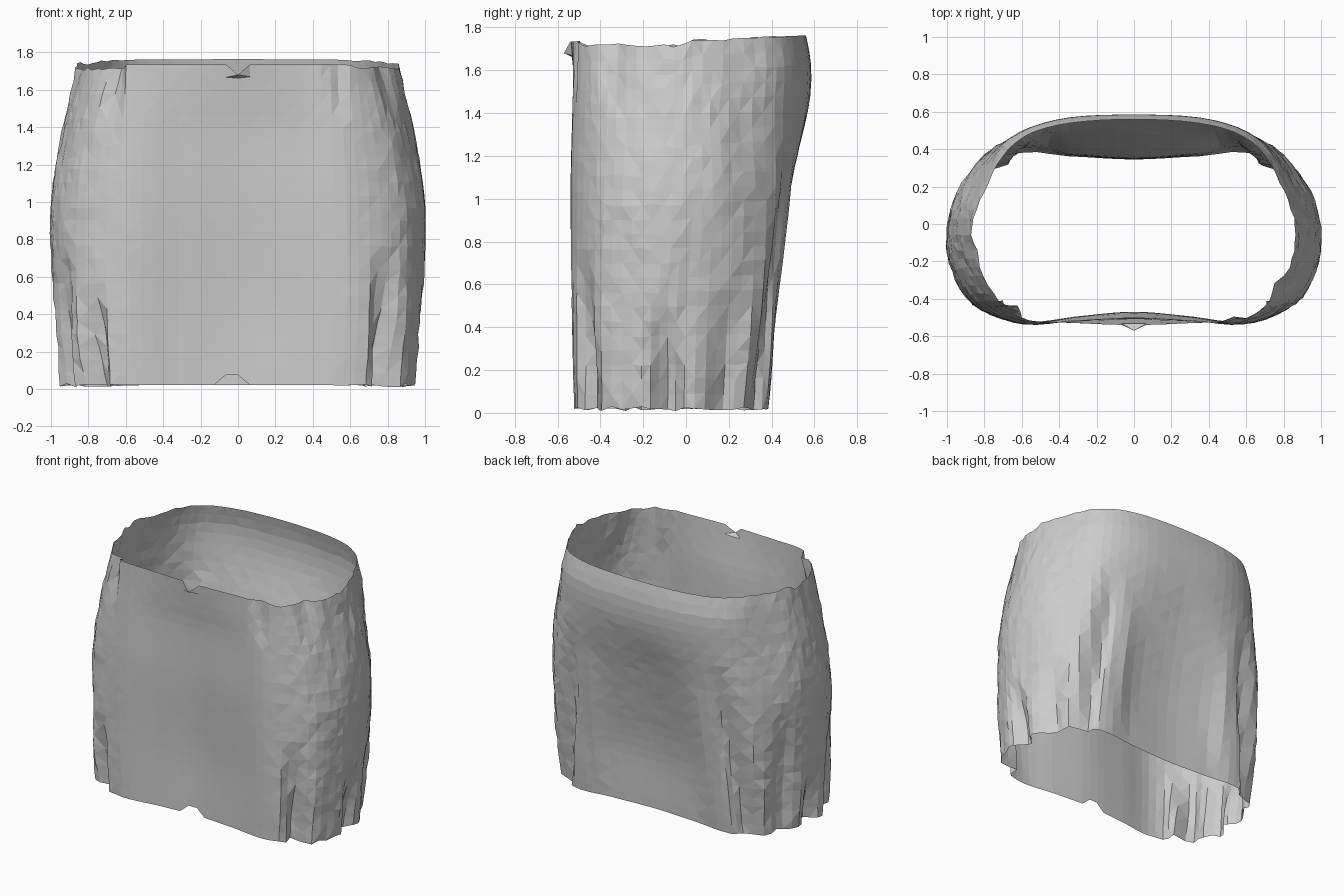
import bpy, bmesh, math, random
from mathutils import Vector

if "Cube" in bpy.data.objects:
    bpy.data.objects.remove(bpy.data.objects["Cube"])

random.seed(4)
COLS, ROWS = 84, 25

# Right-half cross-sections, front centre to back centre, at rising heights
LEVELS = [0.0, 0.45, 1.0, 1.4, 1.6, 1.75]
SECTIONS = [
    [(0, -.475), (.3, -.495), (.58, -.52), (.83, -.43), (.94, -.22), (.95, -.04), (.87, .18), (.71, .36), (.4, .365), (0, .345)],
    [(0, -.47), (.3, -.495), (.6, -.53), (.86, -.43), (.97, -.22), (.975, -.03), (.9, .2), (.71, .41), (.4, .39), (0, .36)],
    [(0, -.495), (.3, -.515), (.6, -.535), (.86, -.42), (.98, -.22), (.995, 0), (.92, .22), (.7, .44), (.4, .48), (0, .465)],
    [(0, -.505), (.3, -.515), (.58, -.525), (.81, -.41), (.91, -.2), (.94, 0), (.87, .2), (.69, .44), (.4, .55), (0, .57)],
    [(0, -.525), (.3, -.525), (.57, -.515), (.76, -.41), (.87, -.2), (.89, 0), (.82, .22), (.67, .45), (.4, .56), (0, .585)],
    [(0, -.54), (.3, -.53), (.57, -.51), (.72, -.41), (.84, -.2), (.86, 0), (.78, .22), (.64, .43), (.4, .53), (0, .56)],
]

# Fabric folds: direction x, y, lowest and highest z, inward depth, angular width
FOLDS = [
    (-.72, -.43, -.5, .55, .13, .055), (.74, -.42, -.6, .75, .12, .06),
    (-.88, -.29, -.5, .8, .08, .07), (.95, -.08, -.5, .5, .11, .07),
    (-.95, -.08, -.5, .5, .11, .08), (.90, .18, -.5, .6, .05, .08),
    (-.93, .16, -.4, 1.0, .06, .08),
    (-.77, .34, -.5, 1.3, .11, .075), (.77, .34, -.5, 1.3, .11, .075),
    (-.56, .42, -.2, 1.1, -.05, .08), (.56, .42, -.2, 1.1, -.05, .08),
    (-.70, -.43, 1.35, 2.2, .07, .05), (.57, -.48, 1.4, 2.2, .05, .04),
    (.80, -.28, 1.4, 2.2, .04, .06), (-.87, -.1, 1.5, 2.2, .04, .06),
]


def spline(pts, t):
    """Catmull-Rom point at t in 0..1, mirrored across the centre at both ends"""
    n = len(pts) - 1
    i = min(int(t * n), n - 1)
    f = t * n - i
    b, c = pts[i], pts[i + 1]
    a = pts[i - 1] if i else Vector((-pts[1].x, pts[1].y))
    d = pts[i + 2] if i + 2 <= n else Vector((-pts[n - 1].x, pts[n - 1].y))
    return b + 0.5 * f * (c - a + f * (2 * a - 5 * b + 4 * c - d + f * (3 * (b - c) + d - a)))


def section(z, t):
    k = max(i for i in range(len(LEVELS) - 1) if z >= LEVELS[i])
    f = min(1, (z - LEVELS[k]) / (LEVELS[k + 1] - LEVELS[k]))
    s = [spline([Vector(v) for v in SECTIONS[j]], t)
         for j in (max(k - 1, 0), k, k + 1, min(k + 2, len(LEVELS) - 1))]
    # smooth upward interpolation with slopes scaled to the level spacing
    z0, z1, z2, z3 = [LEVELS[j] for j in (max(k - 1, 0), k, k + 1, min(k + 2, len(LEVELS) - 1))]
    m1 = (s[2] - s[0]) / (z2 - z0) * (z2 - z1)
    m2 = (s[3] - s[1]) / (z3 - z1) * (z2 - z1)
    return (s[1] * (2 * f**3 - 3 * f**2 + 1) + m1 * (f**3 - 2 * f**2 + f)
            + s[2] * (3 * f**2 - 2 * f**3) + m2 * (f**3 - f**2))


def fold_offset(p, z):
    a, total = math.atan2(p.y, p.x), 0
    for fx, fy, lo, hi, depth, w in FOLDS:
        if lo < z < hi:
            # back folds lean towards the centre as they rise
            lean = z * (.22 if fy > .3 else .04) * (1 if fx * fy > 0 else -1)
            d = (a - math.atan2(fy, fx) - lean + math.pi) % (2 * math.pi) - math.pi
            fade = math.sin(math.pi * (z - lo) / (hi - lo))
            total += depth * fade * (math.exp(-(d / w) ** 2) - .2 * math.exp(-(d / w / 2.2) ** 2))
    return total


# Skirt body: open tube of flat triangles
bm = bmesh.new()
rings = []
for r in range(ROWS + 1):
    ring = []
    for c in range(COLS):
        u = c / COLS * 2
        t, side = (u, 1) if u <= 1 else (2 - u, -1)
        h = r / ROWS
        p = section(h * 1.75, t)
        p.x *= side
        top = 1.735 + .025 * max(0, p.y) / .5 - (.02 if abs(p.x) > .6 and p.y < 0 else 0)
        z = .02 + h * (top - .02)
        rough = min(1, max(0, (abs(p.x) - .5) * 3))
        p -= p.normalized() * (fold_offset(p, z) + random.uniform(-.005, .005) * rough)
        z += random.uniform(-.012, .012) * (rough if r in (0, ROWS) else .5)
        ring.append(bm.verts.new((p.x, p.y, z)))
    rings.append(ring)

# Small notches at the front hem and waist
for c in (-1, 0):
    rings[0][c].co.z = .075
rings[-1][0].co.z = 1.68
rings[-1][0].co.y -= .03

for r in range(ROWS):
    for c in range(COLS):
        a, b = rings[r][c], rings[r][(c + 1) % COLS]
        d, e = rings[r + 1][c], rings[r + 1][(c + 1) % COLS]
        tris = [(a, b, e), (a, e, d)] if (r + c) % 2 else [(a, b, d), (b, e, d)]
        for tri in tris:
            bm.faces.new(tri)

mesh = bpy.data.meshes.new("skirt")
bm.to_mesh(mesh)
bm.free()
skirt = bpy.data.objects.new("skirt", mesh)
bpy.context.collection.objects.link(skirt)
